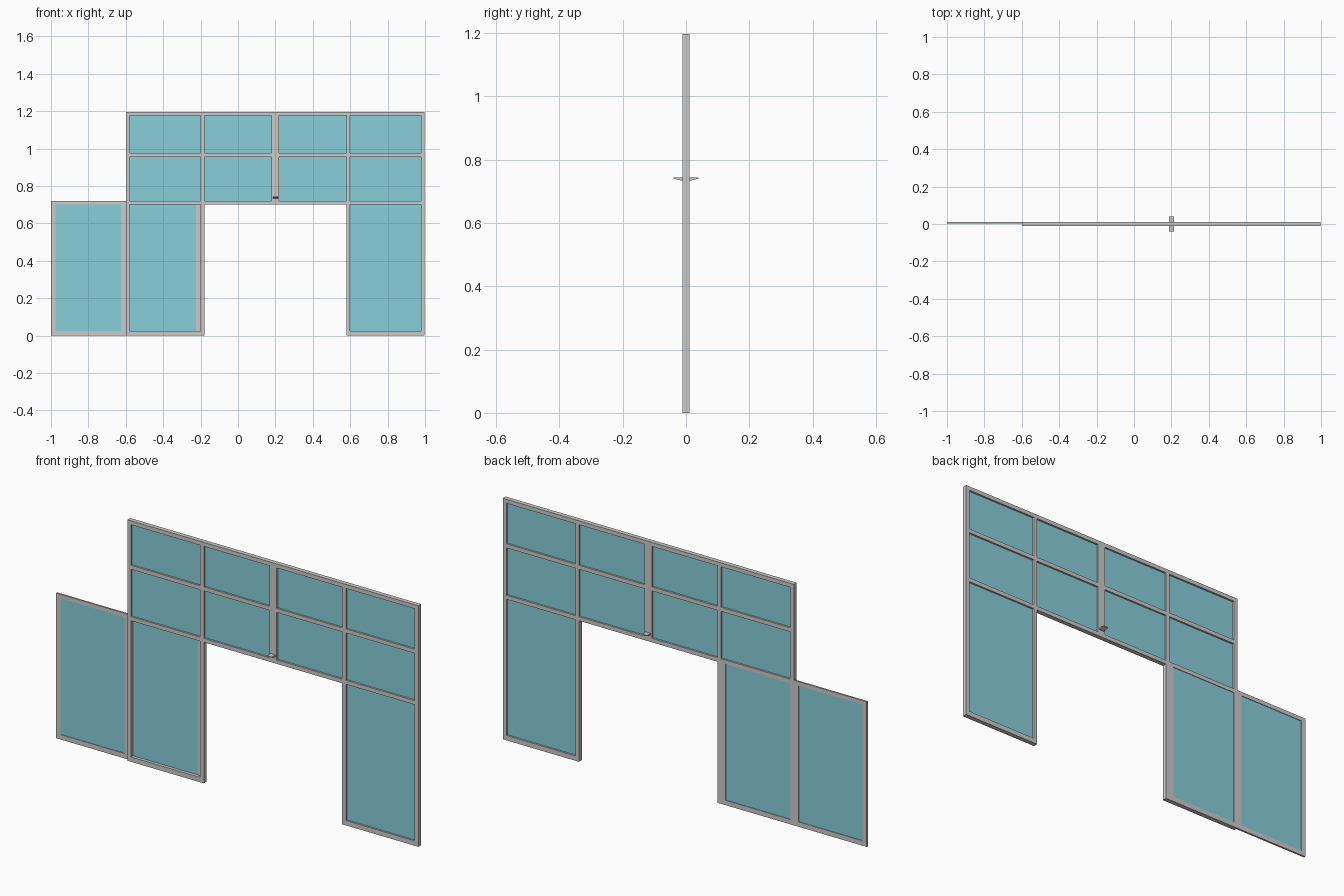
import bpy, bmesh

if "Cube" in bpy.data.objects:
    bpy.data.objects.remove(bpy.data.objects["Cube"])

T = 0.011          # half depth of the fixed frame
W = 0.02           # normal bar width

glass = bpy.data.materials.new("glass_blue")
glass.diffuse_color = (0.25, 0.62, 0.70, 0.6)
glass.use_nodes = True
glass.node_tree.nodes["Principled BSDF"].inputs["Base Color"].default_value = glass.diffuse_color


def box(name, x0, x1, y0, y1, z0, z1, mat=None):
    bm = bmesh.new()
    bmesh.ops.create_cube(bm, size=1)
    for v in bm.verts:
        v.co = ((x0 + x1) / 2 + v.co.x * (x1 - x0),
                (y0 + y1) / 2 + v.co.y * (y1 - y0),
                (z0 + z1) / 2 + v.co.z * (z1 - z0))
    return finish(name, bm, mat)


def finish(name, bm, mat=None):
    me = bpy.data.meshes.new(name)
    bm.to_mesh(me)
    bm.free()
    ob = bpy.data.objects.new(name, me)
    bpy.context.collection.objects.link(ob)
    if mat:
        me.materials.append(mat)
    return ob


# Fixed frame: full-width rails
rails = [("top_rail", 1.176, 1.196), ("transom_rail", 0.955, 0.975), ("header_rail", 0.70, 0.72)]
for name, z0, z1 in rails:
    box(name, -0.58, 0.978, -T, T, z0, z1)

# Fixed frame: posts (x0, x1, bottom)
box("left_post", -0.60, -0.58, -T, T, 0, 1.196)
box("right_post", 0.978, 0.998, -T, T, 0, 1.196)
box("right_jamb", 0.58, 0.60, -T, T, 0, 0.70)
box("left_jamb", -0.20, -0.18, -T, 0.002, 0, 0.70)
uprights = [("left_mullion", -0.20, -0.18), ("centre_mullion", 0.18, 0.22), ("right_mullion", 0.58, 0.60)]
for name, x0, x1 in uprights:
    box(name + "_lower", x0, x1, -T, T, 0.72, 0.955)
    box(name + "_upper", x0, x1, -T, T, 0.975, 1.176)

# Sills of the fixed side bays
box("left_sill", -0.58, -0.20, -T, 0.002, 0, 0.024)
box("right_sill", 0.60, 0.978, -T, T, 0, 0.024)

# Fixed glazing
bays = [(-0.58, -0.20), (-0.18, 0.18), (0.22, 0.58), (0.60, 0.978)]
for i, (x0, x1) in enumerate(bays):
    box(f"lower_light_{i}", x0, x1, -0.002, 0.002, 0.72, 0.955, glass)
    box(f"upper_light_{i}", x0, x1, -0.002, 0.002, 0.975, 1.176, glass)
box("right_side_glass", 0.60, 0.978, -0.002, 0.002, 0.024, 0.70, glass)

# Sliding door leaf, slid open behind the left bay
Y0, Y1 = 0.002, T
box("leaf_outer_stile", -1.0, -0.977, Y0, Y1, 0, 0.72)
box("leaf_middle_stile", -0.625, -0.58, Y0, Y1, 0, 0.72)
box("leaf_inner_stile", -0.225, -0.18, Y0, Y1, 0, 0.72)
for i, (x0, x1) in enumerate([(-0.977, -0.625), (-0.58, -0.225)]):
    box(f"leaf_bottom_rail_{i}", x0, x1, Y0, Y1, 0, 0.024)
    box(f"leaf_top_rail_{i}", x0, x1, Y0, Y1, 0.70, 0.72)
    box(f"leaf_glass_{i}", x0, x1, 0.005, 0.008, 0.024, 0.70, glass)

# Door sensor: tapered bar through the centre mullion
profile = [(-0.04, 0.743), (0.04, 0.743), (0.04, 0.740), (0.025, 0.736),
           (0.01, 0.733), (-0.01, 0.733), (-0.025, 0.736), (-0.04, 0.740)]
bm = bmesh.new()
face = bm.faces.new([bm.verts.new((0.187, y, z)) for y, z in profile])
ext = bmesh.ops.extrude_face_region(bm, geom=[face])
for v in ext["geom"]:
    if isinstance(v, bmesh.types.BMVert):
        v.co.x = 0.213
bmesh.ops.recalc_face_normals(bm, faces=bm.faces[:])
finish("door_sensor", bm)
